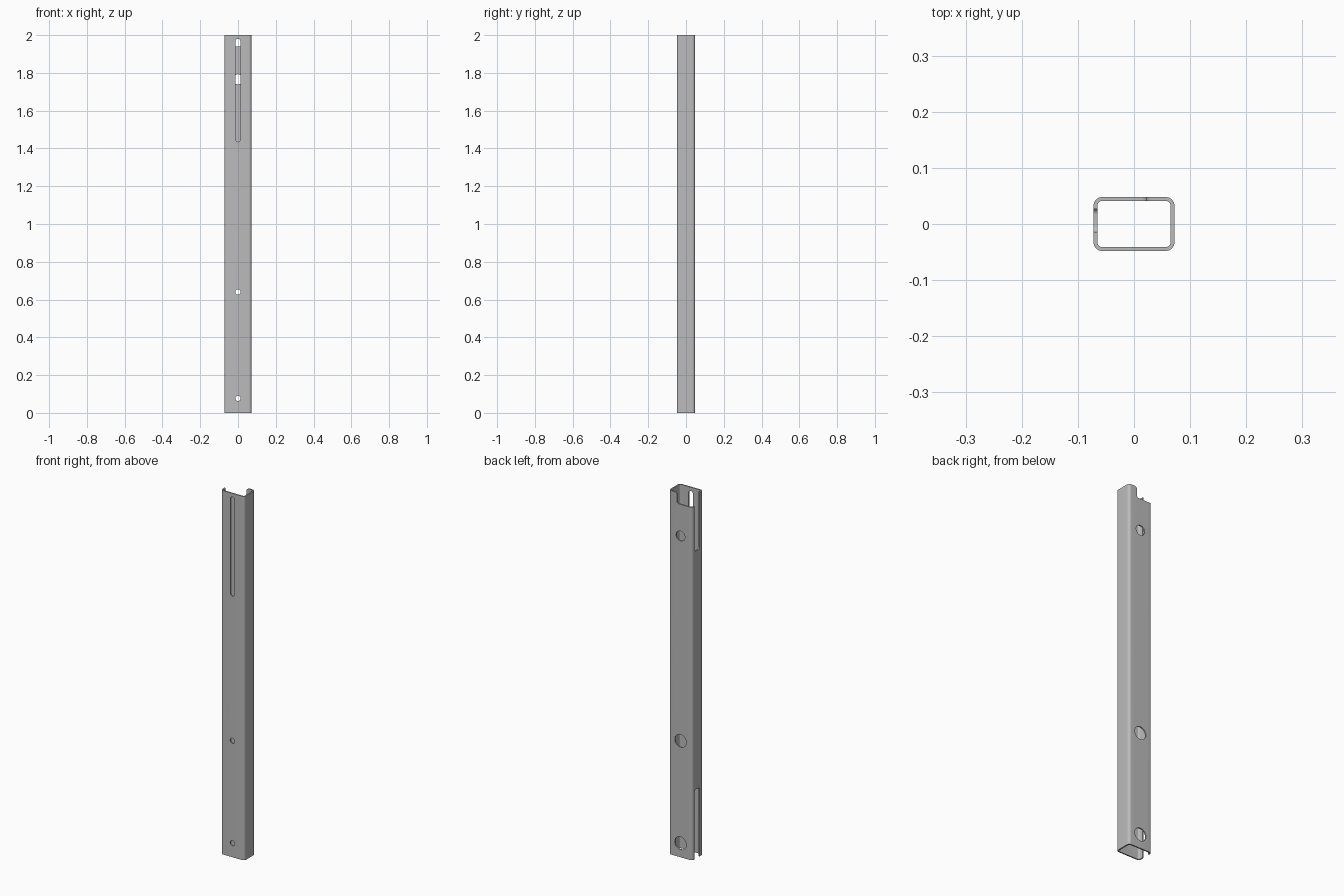
import bpy, bmesh, math

if "Cube" in bpy.data.objects:
    bpy.data.objects.remove(bpy.data.objects["Cube"], do_unlink=True)

W, D, H, WALL, R = 0.144, 0.096, 2.0, 0.007, 0.015

steel = bpy.data.materials.new("grey_steel")
steel.use_nodes = True
colour = (0.5, 0.5, 0.5, 1)
steel.diffuse_color = colour
steel.node_tree.nodes["Principled BSDF"].inputs["Base Color"].default_value = colour


def arc(cx, cy, r, start, end, n=8):
    """Points on an arc, angles in degrees."""
    angles = [math.radians(start + (end - start) * i / n) for i in range(n + 1)]
    return [(cx + r * math.cos(a), cy + r * math.sin(a)) for a in angles]


def rounded_box(x0, x1, y0, y1, r, n=8):
    return (arc(x1 - r, y1 - r, r, 0, 90, n) + arc(x0 + r, y1 - r, r, 90, 180, n)
            + arc(x0 + r, y0 + r, r, 180, 270, n) + arc(x1 - r, y0 + r, r, 270, 360, n))


def prism(name, outline, axis, lo, hi):
    """Extrude a 2D outline along an axis, between lo and hi."""
    place = {"x": lambda p, d: (d, p[0], p[1]),
             "y": lambda p, d: (p[0], d, p[1]),
             "z": lambda p, d: (p[0], p[1], d)}[axis]
    bm = bmesh.new()
    face = bm.faces.new([bm.verts.new(place(p, lo)) for p in outline])
    out = bmesh.ops.extrude_face_region(bm, geom=[face])
    shift = [b - a for a, b in zip(place((0, 0), lo), place((0, 0), hi))]
    bmesh.ops.translate(bm, vec=shift,
                        verts=[g for g in out["geom"] if isinstance(g, bmesh.types.BMVert)])
    bmesh.ops.remove_doubles(bm, verts=bm.verts, dist=1e-5)
    bmesh.ops.recalc_face_normals(bm, faces=bm.faces)
    mesh = bpy.data.meshes.new(name)
    bm.to_mesh(mesh)
    bm.free()
    mesh.materials.append(steel)
    obj = bpy.data.objects.new(name, mesh)
    bpy.context.collection.objects.link(obj)
    return obj


# Rectangular tube
tube = prism("tube_post", rounded_box(-W / 2, W / 2, -D / 2, D / 2, R), "z", 0, H)
bore = rounded_box(-W / 2 + WALL, W / 2 - WALL, -D / 2 + WALL, D / 2 - WALL, R - WALL)
cutters = [prism("bore", bore, "z", -0.1, H + 0.1)]

# Long slot and bolt holes in the front wall
front = (-0.1, -0.03)
cutters.append(prism("front_slot", rounded_box(-0.013, 0.013, 1.435, 1.98, 0.0129), "y", *front))
for z in (0.077, 0.64):
    cutters.append(prism("front_hole", arc(0, z, 0.014, 0, 360, 24), "y", *front))

# Access holes in the back wall
for z, r in ((0.077, 0.035), (0.64, 0.035), (1.766, 0.027)):
    cutters.append(prism("back_hole", arc(0, z, r, 0, 360, 32), "y", 0.03, 0.1))

# Curved step at the top of the back wall
step = ([(-0.1, 1.94)] + arc(0.01, 1.952, 0.012, -90, 0)
        + arc(0.036, 1.986, 0.014, 180, 90) + [(0.036, 2.1), (-0.1, 2.1)])
cutters.append(prism("back_step", step, "y", 0.025, 0.1))

# Open slots at both ends of one side wall
for z0, z1 in ((-0.1, 0.38), (1.69, 2.1)):
    cutters.append(prism("side_slot", rounded_box(-0.014, 0.027, z0, z1, 0.01), "x", -0.1, -0.05))

# Cut the openings and tidy up
bpy.context.view_layer.objects.active = tube
for cutter in cutters:
    cutter.hide_render = True
    mod = tube.modifiers.new(cutter.name, "BOOLEAN")
    mod.operation = "DIFFERENCE"
    mod.solver = "EXACT"
    mod.object = cutter
    bpy.ops.object.modifier_apply(modifier=mod.name)
    bpy.data.objects.remove(cutter, do_unlink=True)

bpy.ops.object.select_all(action="DESELECT")
tube.select_set(True)
bpy.ops.object.shade_smooth_by_angle(angle=math.radians(30))
